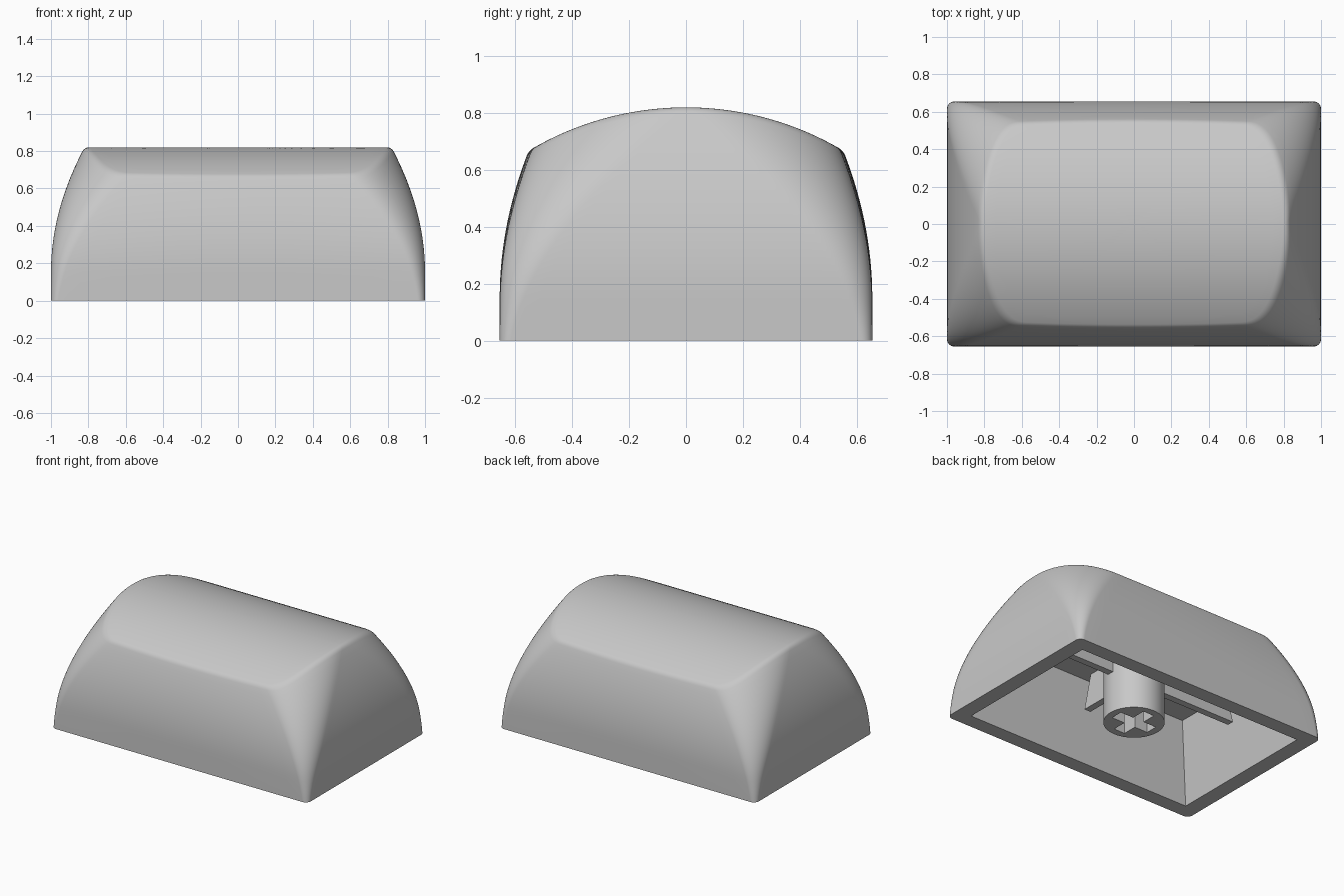
import bpy, bmesh, math

if "Cube" in bpy.data.objects:
    bpy.data.objects.remove(bpy.data.objects["Cube"], do_unlink=True)

grey = bpy.data.materials.new("matte grey")
grey.use_nodes = True
COLOUR = (0.58, 0.58, 0.58, 1)
grey.diffuse_color = COLOUR
grey.node_tree.nodes["Principled BSDF"].inputs["Base Color"].default_value = COLOUR


def finish(bm, name, smooth=True):
    bmesh.ops.recalc_face_normals(bm, faces=bm.faces)
    mesh = bpy.data.meshes.new(name)
    bm.to_mesh(mesh)
    bm.free()
    mesh.materials.append(grey)
    ob = bpy.data.objects.new(name, mesh)
    bpy.context.collection.objects.link(ob)
    if smooth:
        bpy.ops.object.select_all(action="DESELECT")
        ob.select_set(True)
        bpy.context.view_layer.objects.active = ob
        bpy.ops.object.shade_smooth_by_angle(angle=math.radians(30))


def add_ring(bm, points):
    return [bm.verts.new(p) for p in points]


def skin(bm, a, b):
    n = len(a)
    for i in range(n):
        j = (i + 1) % n
        bm.faces.new((a[i], a[j], b[j], b[i]))


def fill_between(bm, *rings):
    """Flat face around a hole."""
    edges = []
    for ring in rings:
        for i, v in enumerate(ring):
            w = ring[(i + 1) % len(ring)]
            edges.append(bm.edges.get((v, w)) or bm.edges.new((v, w)))
    bmesh.ops.triangle_fill(bm, edges=edges, use_beauty=True, normal=(0, 0, -1))


# Outer shape: a rounded rectangle, upright at the foot, that curves inward with height
HEIGHT, CROWN, UPRIGHT = 0.82, 1.08, 0.15


def crown(y):
    return HEIGHT - CROWN + math.sqrt(CROWN ** 2 - y * y)


def section(u, z):
    px, py, qx, qy = u
    growth = z ** 1.35
    rx, ry = 0.04 + 0.44 * growth, 0.04 + 0.565 * growth
    lean = max(z - UPRIGHT, 0) ** 2
    hx, hy = 1 - 0.4 * lean, 0.655 - 0.38 * lean
    x = px * (hx - rx) + qx * rx
    y = py * (hy - ry) + qy * ry
    return x, y * (1 - 0.1 * z * z * x * x)


SIDE, ARC = 10, 20
quarter = [(1, k / SIDE, 1, 0) for k in range(SIDE)]
for k in range(ARC + 1):
    a = math.pi / 2 * k / ARC
    quarter.append((1, 1, math.cos(a), math.sin(a)))
quarter += [(1 - k / SIDE, 1, 0, 1) for k in range(1, SIDE + 1)]


def flip(us, sx, sy):
    return [(px * sx, py * sy, qx * sx, qy * sy) for px, py, qx, qy in us]


outline = (quarter + flip(quarter[::-1], -1, 1)[1:] + flip(quarter, -1, -1)[1:]
           + flip(quarter[::-1], 1, -1)[1:-1])


def rim_height(u):
    z = 0.7
    for _ in range(40):
        z = crown(section(u, z)[1])
    return z


rims = [rim_height(u) for u in outline]


def side_point(i, t):
    z = rims[i] * t
    return (*section(outline[i], z), z)


def top_point(i, s):
    x, y = section(outline[i], rims[i])
    return x * s, y * s, crown(y * s)


def edge_point(i, t):
    """Small rounding between side and crown."""
    a, b, c = side_point(i, 0.97), side_point(i, 1), top_point(i, 0.97)
    return [(1 - t) ** 2 * p + 2 * t * (1 - t) * q + t * t * r
            for p, q, r in zip(a, b, c)]


# Shell: outer wall, rounded rim, crown, tapered cavity
bm = bmesh.new()
count = range(len(outline))
rings = [add_ring(bm, [side_point(i, 0.97 * k / 20) for i in count]) for k in range(21)]
rings += [add_ring(bm, [edge_point(i, k / 5) for i in count]) for k in range(1, 6)]
rings += [add_ring(bm, [top_point(i, 0.97 * (1 - k / 14)) for i in count])
          for k in range(1, 14)]
for a, b in zip(rings, rings[1:]):
    skin(bm, a, b)
centre = bm.verts.new((0, 0, HEIGHT))
for i in count:
    bm.faces.new((rings[-1][i - 1], rings[-1][i], centre))


def rectangle(hx, hy, z):
    return [(sx * hx, sy * hy, z) for sx, sy in ((1, 1), (-1, 1), (-1, -1), (1, -1))]


CEILING = 0.56
mouth = add_ring(bm, rectangle(0.89, 0.55, 0))
ceiling = add_ring(bm, rectangle(0.8, 0.475, CEILING))
skin(bm, mouth, ceiling)
bm.faces.new(ceiling)
fill_between(bm, rings[0], mouth)
finish(bm, "cap_shell")

# Stem: round post with a cross-shaped socket
bm = bmesh.new()
RADIUS, LOW, DEEP = 0.195, 0.04, 0.32
ARM, HALF = 0.145, 0.043


def circle(z):
    return [(RADIUS * math.cos(math.tau * k / 48), RADIUS * math.sin(math.tau * k / 48), z)
            for k in range(48)]


def cross(z):
    pts, arm = [], [(ARM, -HALF), (ARM, HALF), (HALF, HALF)]
    for _ in range(4):
        pts += [(x, y, z) for x, y in arm]
        arm = [(-y, x) for x, y in arm]
    return pts


low, high = add_ring(bm, circle(LOW)), add_ring(bm, circle(CEILING))
skin(bm, low, high)
bm.faces.new(high)
socket, floor = add_ring(bm, cross(LOW)), add_ring(bm, cross(DEEP))
skin(bm, socket, floor)
bm.faces.new(floor)
fill_between(bm, low, socket)
finish(bm, "stem")

# Ribs crossing under the ceiling, with slanted ends just short of the walls
RIB_LOW, RIB_HALF, SLANT = 0.33, 0.024, 0.06
for name, reach, along_x in (("long_rib", 0.8, True), ("short_rib", 0.46, False)):
    bm = bmesh.new()
    ends = []
    for length, z in ((reach, RIB_LOW), (reach - SLANT, CEILING)):
        size = (length, RIB_HALF) if along_x else (RIB_HALF, length)
        ends.append(add_ring(bm, rectangle(*size, z)))
    skin(bm, *ends)
    for ring in ends:
        bm.faces.new(ring)
    finish(bm, name, smooth=False)
